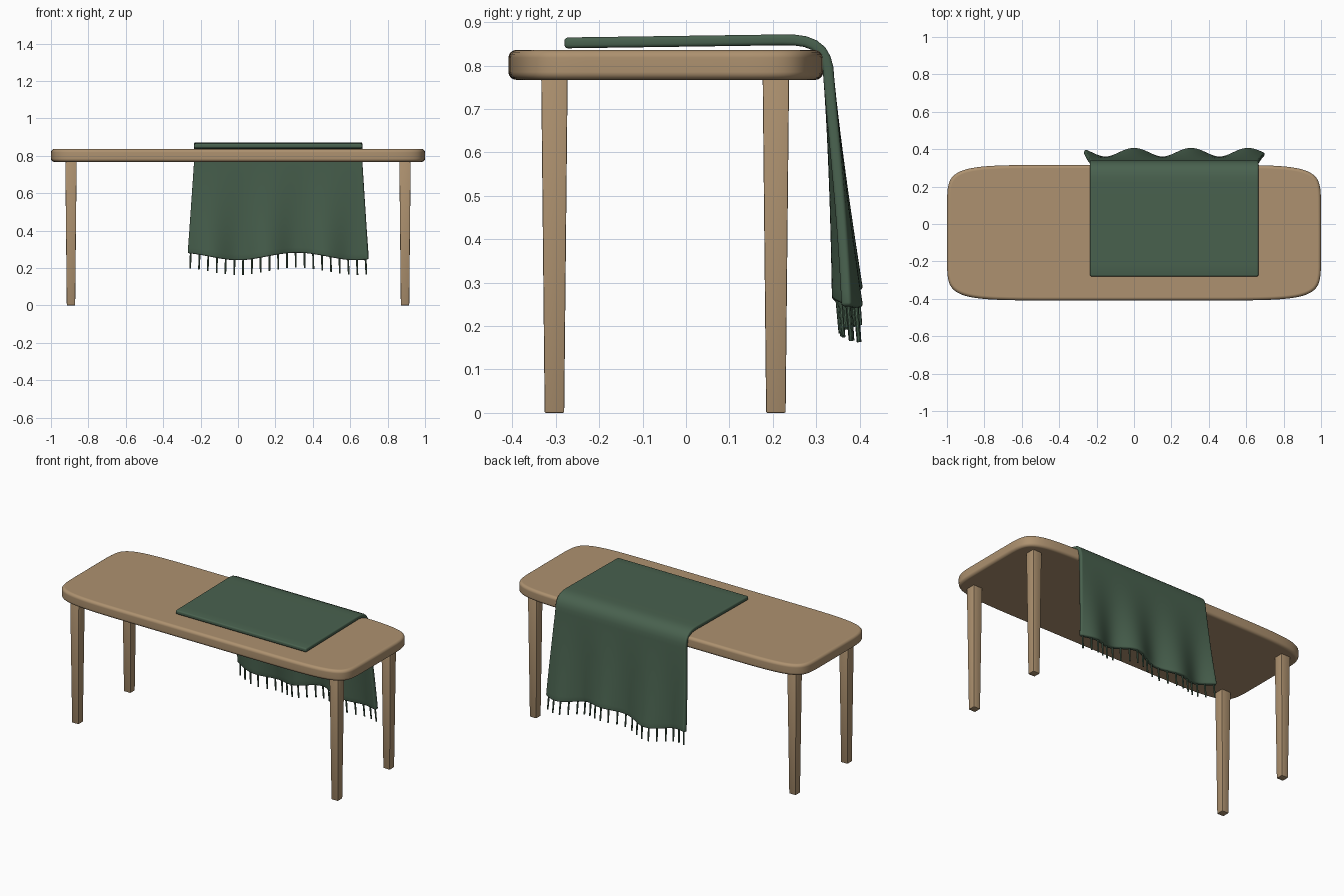
import bpy, bmesh, math
from mathutils import Vector

if "Cube" in bpy.data.objects:
    bpy.data.objects.remove(bpy.data.objects["Cube"], do_unlink=True)


def material(name, rgb):
    m = bpy.data.materials.new(name)
    m.use_nodes = True
    m.diffuse_color = (*rgb, 1)
    bsdf = next(n for n in m.node_tree.nodes if n.type == 'BSDF_PRINCIPLED')
    bsdf.inputs["Base Color"].default_value = (*rgb, 1)
    bsdf.inputs["Roughness"].default_value = 0.7
    return m


wood = material("light wood", (0.42, 0.285, 0.16))
wool = material("green wool", (0.066, 0.12, 0.077))


def add_object(name, bm, mat, angle=35):
    bmesh.ops.recalc_face_normals(bm, faces=bm.faces)
    mesh = bpy.data.meshes.new(name)
    bm.to_mesh(mesh)
    bm.free()
    mesh.materials.append(mat)
    ob = bpy.data.objects.new(name, mesh)
    bpy.context.scene.collection.objects.link(ob)
    bpy.ops.object.select_all(action='DESELECT')
    ob.select_set(True)
    bpy.context.view_layer.objects.active = ob
    bpy.ops.object.shade_smooth_by_angle(angle=math.radians(angle))
    return ob


# Bench top: superellipse slab with a rounded rim
def power(v):
    return math.copysign(abs(v) ** 0.25, v)


bm = bmesh.new()
n = 96
outline = []
for i in range(n):
    a = math.tau * i / n
    outline.append(bm.verts.new((power(math.cos(a)), 0.3625 * power(math.sin(a)) - 0.0465, 0.767)))
base = bm.faces.new(outline)
top = bmesh.ops.extrude_face_region(bm, geom=[base])["geom"]
bmesh.ops.translate(bm, vec=(0, 0, 0.069), verts=[v for v in top if isinstance(v, bmesh.types.BMVert)])
if base not in bm.faces or not any(len(f.verts) == n and f.calc_center_median().z < 0.78 for f in bm.faces):
    bm.faces.new(outline)
rim = [e for e in bm.edges if abs(e.verts[0].co.z - e.verts[1].co.z) < 0.001]
bmesh.ops.bevel(bm, geom=rim, offset=0.018, segments=4, profile=0.5, affect='EDGES', clamp_overlap=False)
bench = add_object("bench_top", bm, wood)
weighted = bench.modifiers.new("weighted normals", 'WEIGHTED_NORMAL')
weighted.keep_sharp = True


# Tapered square legs
def leg(name, x, y):
    bm = bmesh.new()
    bmesh.ops.create_cube(bm, size=1)
    for v in bm.verts:
        width = 0.061 if v.co.z > 0 else 0.045
        v.co = (x + v.co.x * width, y + v.co.y * width, 0.78 if v.co.z > 0 else 0)
    bmesh.ops.bevel(bm, geom=bm.edges[:], offset=0.003, segments=2, profile=0.5, affect='EDGES')
    add_object(name, bm, wood)


for side, x in (("left", 0.893), ("right", -0.893)):
    leg("front_leg_" + side, x, -0.303)
    leg("back_leg_" + side, x, 0.207)


# Throw: flat on the seat, bending over the back edge, hanging in growing folds
BEND = [(0.22, 0.859), (0.25, 0.8585), (0.275, 0.855), (0.295, 0.847),
        (0.311, 0.834), (0.321, 0.817), (0.327, 0.795), (0.329, 0.77)]
FLAT = [(-0.28 + 0.5 * i / 8, 0.852 + 0.007 * i / 8) for i in range(8)]
DROPS = 16


def hang(u, t):
    """Point on the hanging part; u runs along the width, t from bend to hem."""
    x = -0.235 + 0.9 * u + (u - 0.5) * 0.064 * t
    hem = 0.262 - 0.02 * math.cos(math.tau * x / 0.63)
    fold = 0.0235 * t ** 1.5 * math.cos(math.tau * x / 0.305)
    return Vector((x, 0.329 + 0.043 * t + fold, 0.77 + (hem - 0.77) * t))


bm = bmesh.new()
COLS = 72
columns = []
for i in range(COLS + 1):
    u = i / COLS
    pts = [(-0.235 + 0.9 * u, y, z) for y, z in FLAT + BEND]
    pts += [hang(u, j / DROPS) for j in range(1, DROPS + 1)]
    columns.append([bm.verts.new(p) for p in pts])
for a, b in zip(columns, columns[1:]):
    for j in range(len(a) - 1):
        bm.faces.new((a[j], b[j], b[j + 1], a[j + 1]))
throw = add_object("throw_blanket", bm, wool, 60)
solid = throw.modifiers.new("thickness", 'SOLIDIFY')
solid.thickness = 0.025
solid.offset = 0
bevel = throw.modifiers.new("soft edge", 'BEVEL')
bevel.width = 0.008
bevel.segments = 3
bevel.limit_method = 'ANGLE'
bevel.angle_limit = math.radians(50)
bevel.use_clamp_overlap = False

# Fringe: one thin strand per step along the hem
bm = bmesh.new()
COUNT = 21
for i in range(COUNT):
    u = 0.015 + 0.97 * i / (COUNT - 1)
    start = hang(u, 0.985)
    end = start + Vector(((u - 0.5) * 0.008, 0.007, -0.087))
    axis = end - start
    strand = bmesh.ops.create_cone(bm, cap_ends=True, segments=8, radius1=0.0055,
                                   radius2=0.0045, depth=axis.length)["verts"]
    turn = axis.to_track_quat('Z', 'Y')
    for v in strand:
        v.co = turn @ v.co + (start + end) / 2
add_object("throw_fringe", bm, wool)
